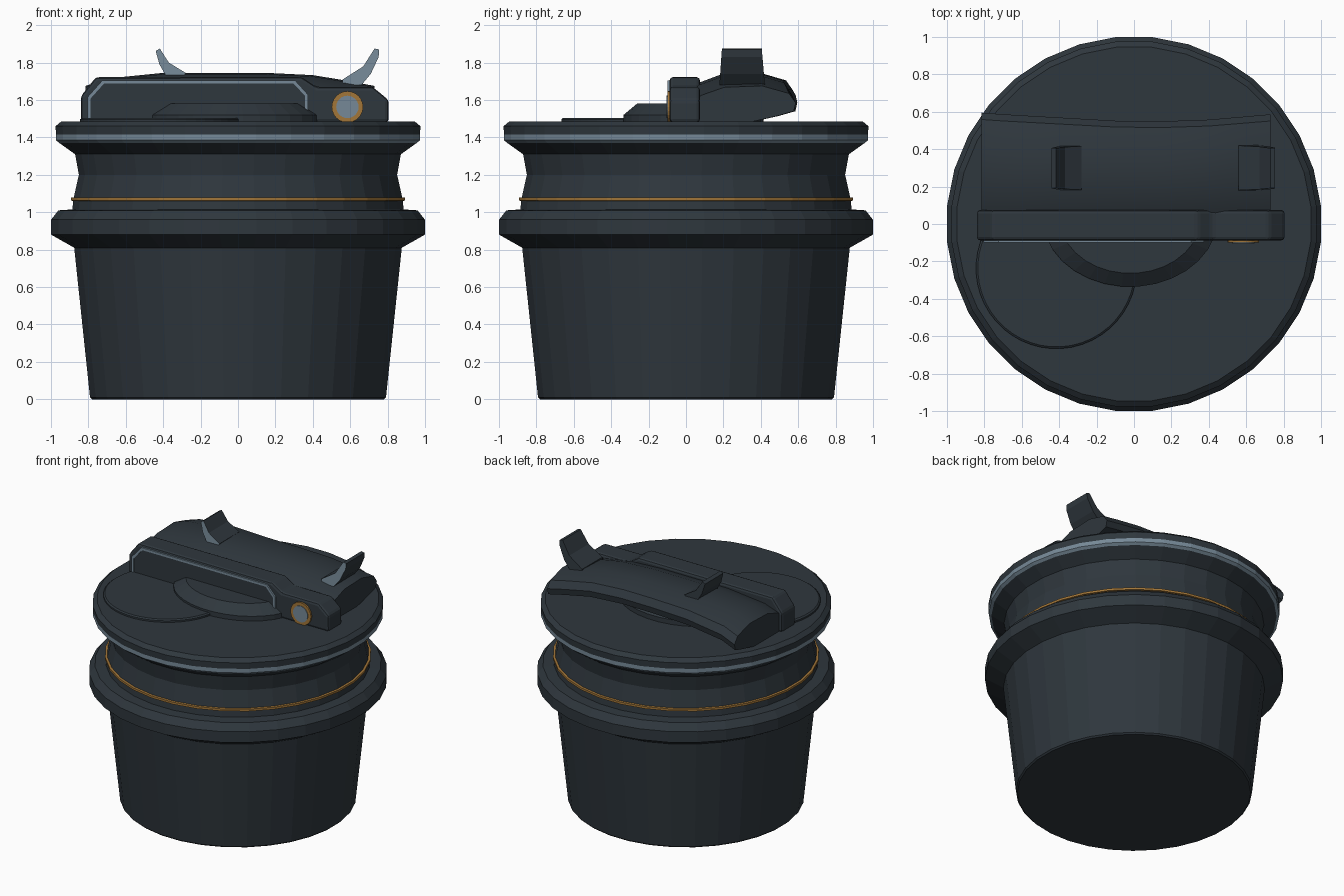
import bpy, bmesh
from math import sin, cos, pi

cube = bpy.data.objects.get("Cube")
if cube:
    bpy.data.objects.remove(cube, do_unlink=True)


def material(name, rgb):
    m = bpy.data.materials.new(name)
    m.use_nodes = True
    m.diffuse_color = (*rgb, 1)
    m.node_tree.nodes["Principled BSDF"].inputs["Base Color"].default_value = (*rgb, 1)
    return m


DARK = material("dark slate", (0.028, 0.038, 0.047))
STEEL = material("blue steel", (0.18, 0.25, 0.31))
GOLD = material("dull gold", (0.36, 0.18, 0.04))


def finish(name, bm, *mats, bevel=0):
    bmesh.ops.recalc_face_normals(bm, faces=bm.faces)
    me = bpy.data.meshes.new(name)
    bm.to_mesh(me)
    bm.free()
    for m in mats:
        me.materials.append(m)
    ob = bpy.data.objects.new(name, me)
    bpy.context.collection.objects.link(ob)
    if bevel:
        mod = ob.modifiers.new("Bevel", "BEVEL")
        mod.width, mod.segments, mod.limit_method = bevel, 2, "ANGLE"
    return ob


def loft(rings):
    """Skin a list of equal closed rings and cap both ends."""
    bm = bmesh.new()
    rows = [[bm.verts.new(p) for p in ring] for ring in rings]
    n = len(rows[0])
    for a, b in zip(rows, rows[1:]):
        for i in range(n):
            j = (i + 1) % n
            bm.faces.new((a[i], a[j], b[j], b[i]))
    bm.faces.new(rows[0])
    bm.faces.new(rows[-1])
    return bm


def circle(r, z, n=32, cx=0, cy=0, sy=1):
    return [(cx + r * cos(2 * pi * (i + .5) / n), cy + sy * r * sin(2 * pi * (i + .5) / n), z)
            for i in range(n)]


def prism(pts, y0, y1):
    """Extrude an x-z outline along y."""
    return loft([[(x, y, z) for x, z in pts] for y in (y0, y1)])


# Cup body, collar and lid turned in one profile
profile = [(.785, 0), (.795, .01), (.88, .81), (1.004, .88), (1.004, .96), (.965, 1.01),
           (.89, 1.015), (.885, 1.06), (.897, 1.062), (.897, 1.078), (.882, 1.08),
           (.855, 1.2), (.875, 1.31), (.96, 1.37), (.978, 1.385), (.978, 1.415),
           (.98, 1.46), (.95, 1.485)]
bm = loft([circle(r, z) for r, z in profile])
for f in bm.faces:
    z = f.calc_center_median().z
    if len(f.verts) == 4:
        f.material_index = 2 if 1.06 < z < 1.08 else 1 if 1.365 < z < 1.416 else 0
finish("cup_and_lid", bm, DARK, STEEL, GOLD)

# Raised round pad on the lid
finish("lid_pad", loft([circle(r, z, 48, -.415, -.237)
                        for r, z in ((.43, 1.48), (.43, 1.497), (.42, 1.505))]), DARK)

# Low pivot mound under the arm
finish("pivot_mound", loft([circle(r, z, 32, -.02, .04, .8)
                            for r, z in ((.47, 1.48), (.47, 1.52), (.38, 1.58))]), DARK)

# Front bar of the latch, lower at its left end
bar = [(-.84, 1.48), (-.84, 1.62), (-.76, 1.722), (.34, 1.722), (.42, 1.67),
       (.72, 1.67), (.805, 1.6), (.805, 1.48)]
finish("latch_bar", prism(bar, -.088, .075), DARK, bevel=.018)

# Panel and thin trim on the bar
outer = [(-.805, 1.487), (-.805, 1.615), (-.725, 1.705), (.305, 1.705), (.373, 1.63), (.373, 1.487)]
inner = [(-.788, 1.487), (-.788, 1.608), (-.716, 1.688), (.297, 1.688), (.358, 1.622), (.358, 1.487)]
finish("latch_trim", prism(outer + inner[::-1], -.1, -.085), STEEL)
finish("latch_panel", prism(inner, -.094, -.085), DARK)

# Round button: gold rim with steel centre
for name, r, y, mat in (("button_rim", .084, -.1, GOLD), ("button_centre", .06, -.104, STEEL)):
    pts = [(.585 + r * cos(a * pi / 12), 1.563 + r * sin(a * pi / 12)) for a in range(24)]
    finish(name, prism(pts, y, -.08), mat)

# Wide curved arm behind the bar: one section swept across x, drooping at the ends
section = [(0, 1.66), (.08, 1.695), (.2, 1.738), (.4, 1.745), (.54, 1.705), (.575, 1.655),
           (.565, 1.61), (.48, 1.585), (.33, 1.55), (0, 1.53)]
rings = []
for x, drop, reach in ((-.815, .07, 1.035), (-.7, .03, 1.02), (-.4, 0, .99), (-.1, 0, .96),
                       (.15, 0, .955), (.4, .012, .97), (.6, .045, 1), (.73, .07, 1.02)):
    rings.append([(x, y * reach, z - drop) for y, z in section])
arm = finish("latch_arm", loft(rings), DARK)
arm.data.shade_smooth()
arm.data.set_sharp_from_angle(angle=.5)


# Two curved tabs on the arm, narrowing upwards, with steel inset front faces
def tab(name, pts):
    low, high = 1.7, 1.875
    ends = []
    for y, lean in ((.18, .012), (.42, -.015)):
        ends.append([(x, y + lean * (z - low) / (high - low), z) for x, z in pts])
    bm = loft(ends)
    front = [f for f in bm.faces if len(f.verts) == len(pts) and f.calc_center_median().y < .25]
    bmesh.ops.inset_region(bm, faces=front, thickness=.008)
    front[0].material_index = 1
    finish(name, bm, DARK, STEEL)


tab("right_tab", [(-.44, 1.862), (-.418, 1.875), (-.37, 1.8), (-.28, 1.745), (-.3, 1.71),
                  (-.38, 1.72), (-.42, 1.79)])
tab("left_tab", [(.755, 1.87), (.73, 1.875), (.67, 1.78), (.56, 1.71), (.56, 1.68),
                 (.66, 1.68), (.71, 1.74), (.752, 1.83)])
